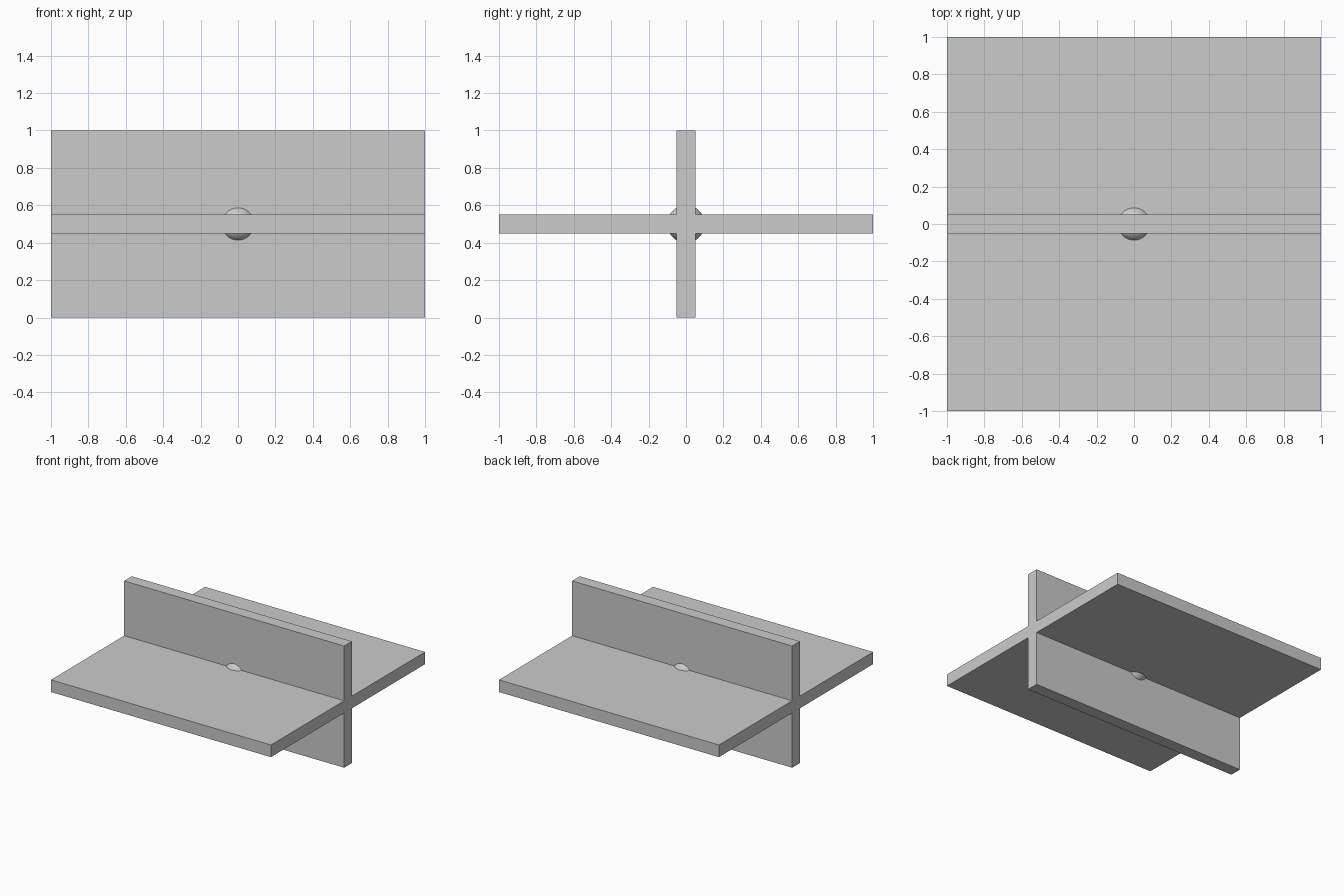
import bpy, bmesh

if "Cube" in bpy.data.objects:
    bpy.data.objects.remove(bpy.data.objects["Cube"])

HALF, T, MID, R = 1.0, 0.05, 0.5, 0.1

# Crossed plates: plus-shaped end profile swept along x
profile = [(-T, 0), (T, 0), (T, MID - T), (HALF, MID - T), (HALF, MID + T), (T, MID + T),
           (T, 1), (-T, 1), (-T, MID + T), (-HALF, MID + T), (-HALF, MID - T), (-T, MID - T)]
bm = bmesh.new()
end = bm.faces.new([bm.verts.new((-HALF, y, z)) for y, z in profile])
swept = bmesh.ops.extrude_face_region(bm, geom=[end])["geom"]
bmesh.ops.translate(bm, vec=(2 * HALF, 0, 0),
                    verts=[v for v in swept if isinstance(v, bmesh.types.BMVert)])
bmesh.ops.recalc_face_normals(bm, faces=bm.faces)
mesh = bpy.data.meshes.new("crossed_plates")
bm.to_mesh(mesh)
bm.free()
plates = bpy.data.objects.new("crossed_plates", mesh)
bpy.context.collection.objects.link(plates)

# Ball at the centre, fused into the plates
bpy.ops.mesh.primitive_uv_sphere_add(segments=64, ring_count=32, radius=R, location=(0, 0, MID))
ball = bpy.context.object
ball.name = "centre_ball"
ball.hide_render = True
fuse = plates.modifiers.new("fuse_ball", 'BOOLEAN')
fuse.operation = 'UNION'
fuse.solver = 'EXACT'
fuse.object = ball

bpy.ops.object.select_all(action='DESELECT')
plates.select_set(True)
bpy.context.view_layer.objects.active = plates
bpy.ops.object.modifier_apply(modifier=fuse.name)
bpy.data.objects.remove(ball)
bpy.ops.object.shade_smooth_by_angle()
